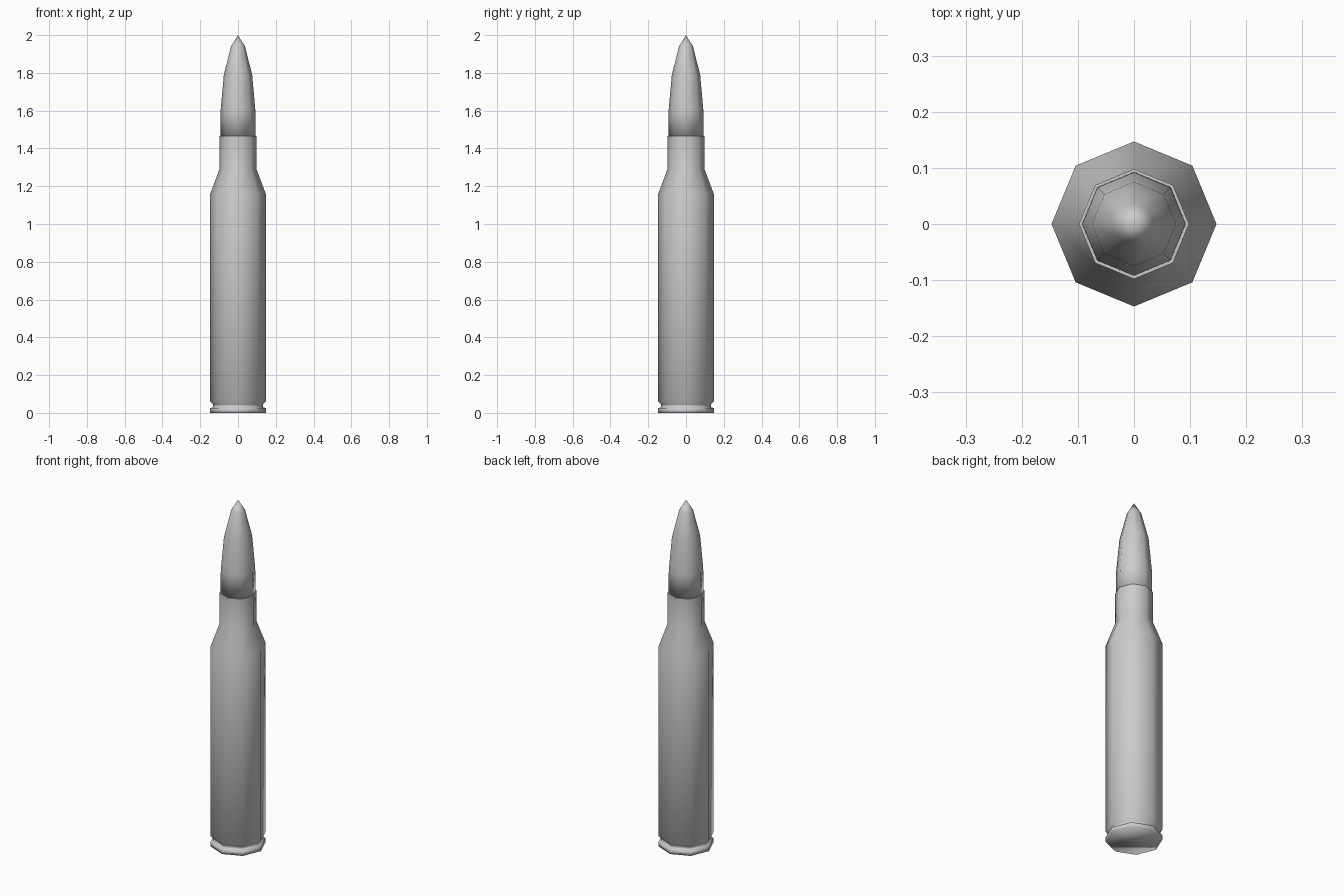
import bpy, bmesh, math

if "Cube" in bpy.data.objects:
    bpy.data.objects.remove(bpy.data.objects["Cube"])

SIDES = 8


def lathe(name, profile, sharp_rings=()):
    """Revolve (radius, z) points about z; radius 0 closes to a point."""
    bm = bmesh.new()
    rings = []
    for r, z in profile:
        if r == 0:
            rings.append([bm.verts.new((0, 0, z))] * SIDES)
        else:
            rings.append([bm.verts.new((r * math.cos(2 * math.pi * i / SIDES),
                                        r * math.sin(2 * math.pi * i / SIDES), z))
                          for i in range(SIDES)])
    for a, b in zip(rings, rings[1:]):
        for i in range(SIDES):
            j = (i + 1) % SIDES
            quad = list(dict.fromkeys((a[i], a[j], b[j], b[i])))
            bm.faces.new(quad).smooth = True
    # flat base
    if profile[0][0] > 0:
        bm.faces.new(rings[0][::-1]).smooth = True
    for k in sharp_rings:
        for i in range(SIDES):
            edge = bm.edges.get((rings[k][i], rings[k][(i + 1) % SIDES]))
            edge.smooth = False
    bmesh.ops.recalc_face_normals(bm, faces=bm.faces[:])
    mesh = bpy.data.meshes.new(name)
    bm.to_mesh(mesh)
    bm.free()
    obj = bpy.data.objects.new(name, mesh)
    bpy.context.collection.objects.link(obj)
    return obj


# casing: rim, extractor groove, body, shoulder, neck and mouth lip
lathe("casing", [
    (0.147, 0.0), (0.147, 0.025), (0.132, 0.03), (0.132, 0.045),
    (0.147, 0.06), (0.147, 1.16), (0.098, 1.29), (0.098, 1.467),
    (0.093, 1.467),
], sharp_rings=(7,))

# pointed tip seated in the mouth of the neck
lathe("bullet_tip", [
    (0.093, 1.467), (0.092, 1.60), (0.075, 1.79), (0.037, 1.94), (0, 2.0),
])
